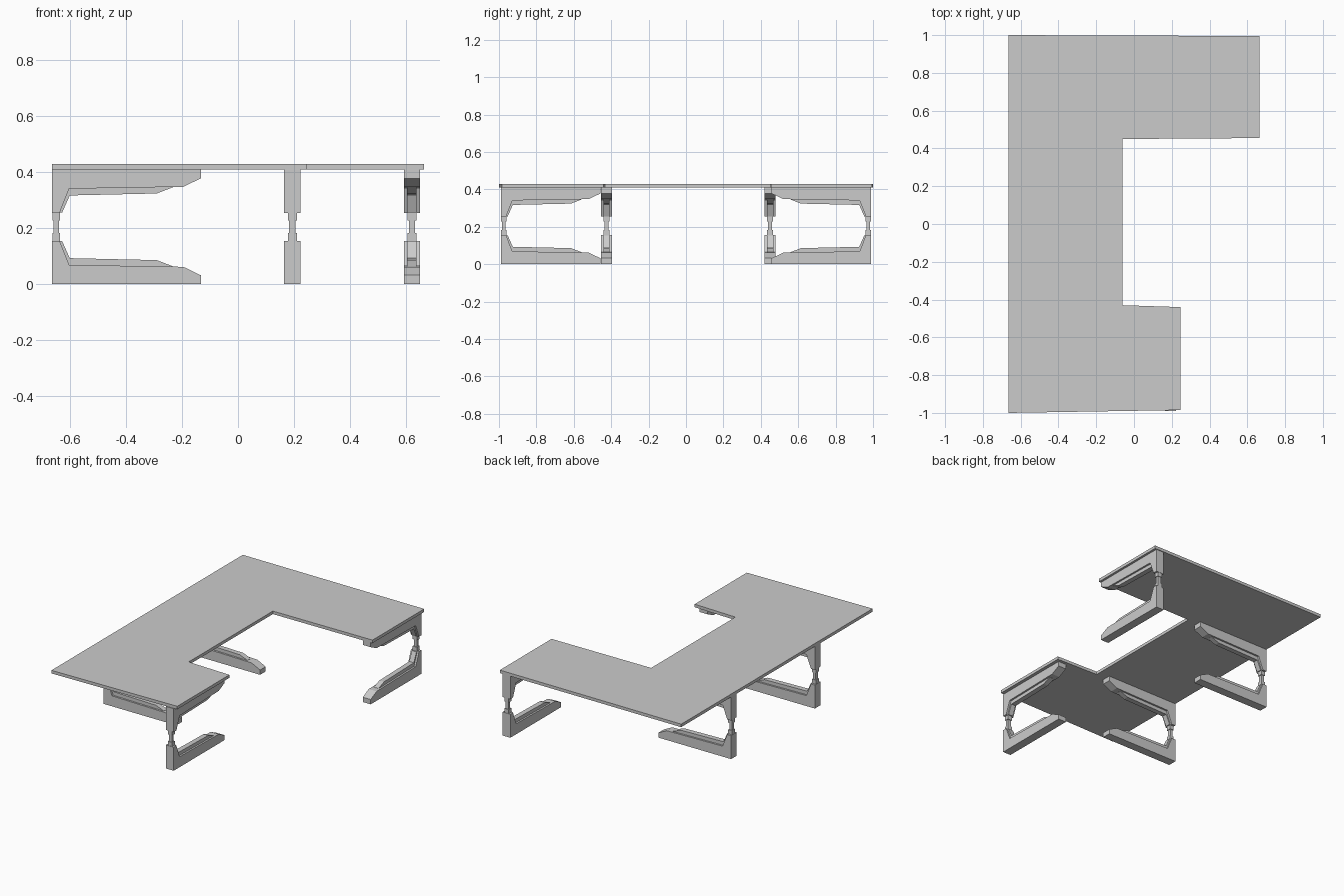
import bpy, bmesh
from math import radians
from mathutils import Matrix

if "Cube" in bpy.data.objects:
    bpy.data.objects.remove(bpy.data.objects["Cube"])

LEG_H = 0.41   # leg height = underside of the top
TOP_H = 0.43


def add_prism(bm, points, to3d, a, b):
    """Extrude a 2D outline from level a to level b."""
    lo = [bm.verts.new(to3d(u, v, a)) for u, v in points]
    hi = [bm.verts.new(to3d(u, v, b)) for u, v in points]
    bm.faces.new(lo)
    bm.faces.new(hi)
    for i in range(len(lo)):
        j = (i + 1) % len(lo)
        bm.faces.new((lo[i], lo[j], hi[j], hi[i]))


def finish(bm, name):
    bmesh.ops.recalc_face_normals(bm, faces=bm.faces)
    mesh = bpy.data.meshes.new(name)
    bm.to_mesh(mesh)
    bm.free()
    obj = bpy.data.objects.new(name, mesh)
    bpy.context.collection.objects.link(obj)
    return obj


# Table top: C-shaped slab
outline = [(-0.665, -1), (0.245, -0.985), (0.245, -0.44), (-0.06, -0.43),
           (-0.06, 0.45), (0.665, 0.455), (0.665, 0.995), (-0.665, 1)]
bm = bmesh.new()
add_prism(bm, outline, lambda u, v, w: (u, v, w), LEG_H, TOP_H)
finish(bm, "table_top")

# Leg profiles (distance from spine, height), mirrored for the upper arm
ARM = [(0, 0), (0.532, 0), (0.532, 0.032), (0.47, 0.062), (0.062, 0.069),
       (0.028, 0.155), (0, 0.155)]
RIDGE = [(0.01, 0.02), (0.432, 0.02), (0.432, 0.064), (0.375, 0.086),
         (0.064, 0.093), (0.037, 0.154), (0.01, 0.154)]
COLLAR = [(0.002, 0.15), (0.03, 0.15), (0.03, 0.182), (0.002, 0.182)]
NECK = [(0.006, 0.175), (0.025, 0.175), (0.025, 0.206), (0.006, 0.206)]


def make_leg(name, x, y, angle):
    bm = bmesh.new()
    for profile, width in ((ARM, 0.058), (RIDGE, 0.034), (COLLAR, 0.032)):
        for flip in (False, True):
            pts = [(u, LEG_H - v if flip else v) for u, v in profile]
            add_prism(bm, pts, lambda u, v, w: (u, w, v), -width / 2, width / 2)
    # Thin neck joining the two arms
    neck = [(u, v if v < 0.2 else LEG_H - 0.175) for u, v in NECK]
    add_prism(bm, neck, lambda u, v, w: (u, w, v), -0.011, 0.011)
    leg = finish(bm, name)
    leg.matrix_world = (Matrix.Translation((x, y, 0))
                        @ Matrix.Rotation(radians(angle), 4, 'Z'))


# Two legs under the long back, one under each wing
make_leg("back_leg_front", -0.665, -0.425, 0)
make_leg("back_leg_rear", -0.665, 0.45, 0)
make_leg("front_wing_leg", 0.194, -0.99, 90)
make_leg("rear_wing_leg", 0.621, 0.99, -90)
